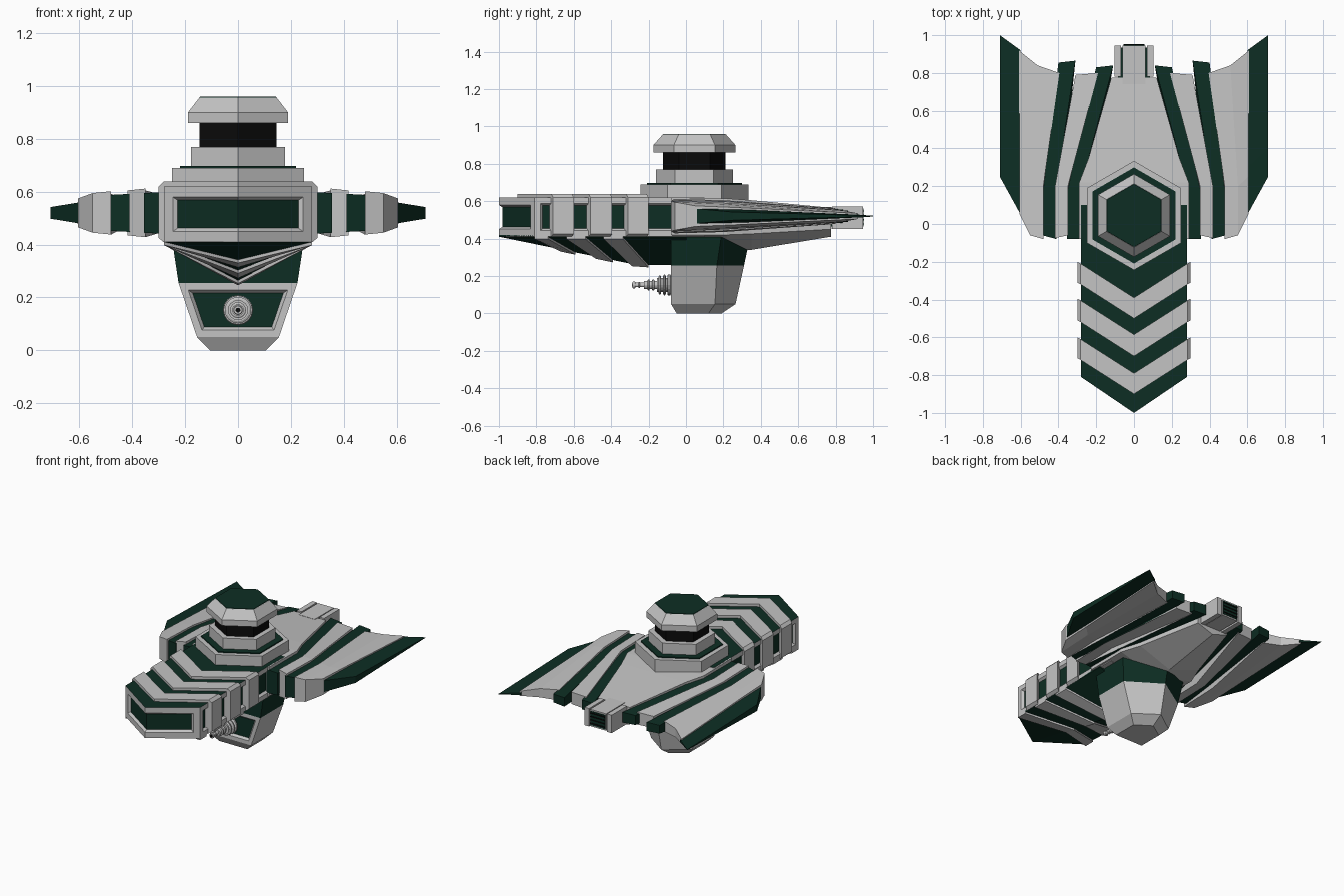
import bpy, bmesh, math
from mathutils import Vector

if "Cube" in bpy.data.objects:
    bpy.data.objects.remove(bpy.data.objects["Cube"])


def material(name, rgb):
    m = bpy.data.materials.new(name)
    m.diffuse_color = (*rgb, 1)
    m.use_nodes = True
    m.node_tree.nodes["Principled BSDF"].inputs["Base Color"].default_value = m.diffuse_color
    return m


GREY, GREEN, BLACK = 0, 1, 2
MATS = [material("light grey", (0.55, 0.55, 0.55)),
        material("dark green", (0.004, 0.027, 0.017)),
        material("black", (0.003, 0.003, 0.003))]


def finish(bm, name):
    bmesh.ops.recalc_face_normals(bm, faces=bm.faces)
    me = bpy.data.meshes.new(name)
    for m in MATS:
        me.materials.append(m)
    bm.to_mesh(me)
    bm.free()
    ob = bpy.data.objects.new(name, me)
    bpy.context.collection.objects.link(ob)
    return ob


def loft_bm(rings, mat=GREY):
    """Skin equal-length rings of points and cap both ends."""
    bm = bmesh.new()
    vs = [[bm.verts.new(p) for p in r] for r in rings]
    n = len(rings[0])
    for a, b in zip(vs, vs[1:]):
        for i in range(n):
            j = (i + 1) % n
            bm.faces.new((a[i], a[j], b[j], b[i]))
    bm.faces.new(vs[0])
    bm.faces.new(vs[-1])
    for f in bm.faces:
        f.material_index = mat
    bmesh.ops.recalc_face_normals(bm, faces=bm.faces)
    return bm


def loft(name, rings, mat=GREY):
    return finish(loft_bm(rings, mat), name)


def box(name, x0, x1, y0, y1, z0, z1, mat=GREY):
    ring = [(x0, y0), (x1, y0), (x1, y1), (x0, y1)]
    return loft(name, [[(x, y, z) for x, y in ring] for z in (z0, z1)], mat)


def inset(bm, faces, width, depth, mat):
    bmesh.ops.inset_region(bm, faces=faces, thickness=width, depth=0, use_even_offset=True)
    bmesh.ops.inset_region(bm, faces=faces, thickness=0.012, depth=-0.015, use_even_offset=True)
    for f in faces:
        f.material_index = mat


# ---- forward arm: pointed box, framed green panels on front and sides
def arm_ring(x, y0, y1, z0, z1):
    return [(x, y0, z0), (x, y1, z0), (x, y1, z1), (x, y0, z1)]


bm = loft_bm([arm_ring(x, y, 0.1, 0.41, 0.62)
              for x, y in ((-0.28, -0.81), (0, -1.0), (0.28, -0.81))])
for f in bm.faces:
    if f.normal.z > 0.9:
        f.material_index = GREEN
front = [f for f in bm.faces if f.normal.y < -0.5]
sides = [f for f in bm.faces if abs(f.normal.x) > 0.9]
inset(bm, front, 0.04, 0.015, GREEN)
for f in sides:
    inset(bm, [f], 0.032, 0.015, GREEN)
finish(bm, "forward_arm")

# raised chevron bands round the arm
for i, (y0, y1) in enumerate(((-0.71, -0.60), (-0.51, -0.395), (-0.31, -0.20))):
    loft(f"arm_band_{i}", [arm_ring(x, y0 - d, y1 - d, za, zb) for x, d, za, zb in (
        (-0.30, 0, 0.425, 0.62), (-0.282, 0.01, 0.41, 0.638), (0, 0.19, 0.41, 0.638),
        (0.282, 0.01, 0.41, 0.638), (0.30, 0, 0.425, 0.62))])

# striped keel under the arm, deepening toward the back
cuts = [(-0.81, -1.0), (-0.81, -0.67), (-0.74, -0.59), (-0.64, -0.48), (-0.54, -0.39),
        (-0.44, -0.29), (-0.34, -0.20), (0.0, 0.0)]


def keel_z(y):
    return max(0.258, 0.41 - 0.205 * (y + 1))


for i, ((s0, k0), (s1, k1)) in enumerate(zip(cuts, cuts[1:])):
    grey = i % 2 == 1
    d = 0.012 if grey else 0.0
    s1 += 0.002
    side = [(s0, 0.42), (s1, 0.42), (s1, 0.41 - d), (s0, 0.41 - d)]
    keel = [(k0, 0.42), (k1, 0.42), (k1, keel_z(k1) - d), (k0, keel_z(k0) - d)]
    loft(f"keel_stripe_{i}", [[(x, y, z) for y, z in r] for x, r in
                              ((-0.28, side), (0, keel), (0.28, side))],
         GREY if grey else GREEN)

# ---- central hull, tapering to the rear
loft("hull", [[(-x, y, zt), (x, y, zt), (x, y, zs), (0, y, zk), (-x, y, zs)]
              for x, y, zt, zs, zk in ((0.29, -0.08, 0.62, 0.42, 0.37),
                                       (0.29, 0.22, 0.615, 0.42, 0.34),
                                       (0.24, 0.35, 0.605, 0.425, 0.34),
                                       (0.12, 0.775, 0.565, 0.45, 0.41))])

# ---- wings: strips between two edges; edge = front, middle, rear as (x, y, half height)
STRIPS = [
    ("green", GREEN, [(0.27, -0.08, 0.08), (0.28, 0.2, 0.08), (0.11, 0.84, 0.035)],
     [(0.355, -0.08, 0.075), (0.355, 0.2, 0.072), (0.20, 0.83, 0.032)]),
    ("grey", GREY, [(0.35, -0.06, 0.092), (0.35, 0.2, 0.085), (0.19, 0.80, 0.042)],
     [(0.418, -0.075, 0.085), (0.418, 0.2, 0.078), (0.31, 0.79, 0.04)]),
    ("green", GREEN, [(0.41, -0.08, 0.072), (0.41, 0.2, 0.066), (0.31, 0.865, 0.03)],
     [(0.485, -0.06, 0.068), (0.48, 0.2, 0.06), (0.40, 0.855, 0.028)]),
    ("grey", GREY, [(0.48, -0.08, 0.082), (0.48, 0.2, 0.072), (0.395, 0.80, 0.036)],
     [(0.55, -0.06, 0.075), (0.55, 0.2, 0.064), (0.51, 0.84, 0.03)]),
    ("grey", GREY, [(0.55, -0.06, 0.075), (0.55, 0.2, 0.064), (0.51, 0.84, 0.03)],
     [(0.605, 0.05, 0.055), (0.605, 0.25, 0.047), (0.61, 0.92, 0.015)]),
    ("tip", GREEN, [(0.60, 0.05, 0.04), (0.60, 0.3, 0.035), (0.60, 0.92, 0.008)],
     [(0.71, 0.25, 0.022), (0.71, 0.4, 0.018), (0.71, 1.0, 0.002)])]

for label, s in (("right", 1), ("left", -1)):
    for i, (kind, mat, inner, outer) in enumerate(STRIPS):
        rings = [[(s * x, y, 0.52 + h) for x, y, h in e] +
                 [(s * x, y, 0.52 - h) for x, y, h in reversed(e)] for e in (inner, outer)]
        loft(f"{label}_wing_{kind}_{i}", rings, mat)

# ---- rear engine block with slatted outlet
box("engine_core", -0.06, 0.06, 0.74, 0.945, 0.455, 0.57)
box("engine_outlet", -0.085, 0.085, 0.76, 0.935, 0.465, 0.56, GREEN)
box("engine_outlet_plate", -0.055, 0.055, 0.945, 0.949, 0.465, 0.56, GREEN)
for i in range(4):
    z = 0.475 + i * 0.023
    box(f"engine_slat_{i}", -0.055, 0.055, 0.945, 0.953, z, z + 0.007, BLACK)
for s in (1, -1):
    x = sorted((s * 0.068, s * 0.102))
    box("engine_side", x[0], x[1], 0.78, 0.945, 0.45, 0.572)


# ---- hexagonal turret stack
def hexagon(apothem, z):
    r = apothem / math.cos(math.pi / 6)
    return [(r * math.sin(k * math.pi / 3), 0.045 + r * math.cos(k * math.pi / 3), z)
            for k in range(6)]


for name, mat, levels in (
        ("turret_base", GREY, [(0.25, 0.58), (0.25, 0.69)]),
        ("turret_green_ring", GREEN, [(0.22, 0.685), (0.22, 0.697)]),
        ("turret_collar", GREY, [(0.178, 0.69), (0.178, 0.77)]),
        ("turret_window", BLACK, [(0.145, 0.76), (0.145, 0.87)]),
        ("turret_cap", GREY, [(0.19, 0.86), (0.19, 0.90), (0.146, 0.957)]),
        ("turret_roof", GREEN, [(0.146, 0.955), (0.144, 0.96)])):
    loft(name, [hexagon(a, z) for a, z in levels], mat)


# ---- lower pod: flat front, pointed back
def pod_ring(w, y0, y1, y2, z):
    return [(-w, y0, z), (w, y0, z), (w, y1, z), (0, y2, z), (-w, y1, z)]


loft("pod_mount", [pod_ring(0.25, -0.08, 0.19, 0.345, 0.42),
                   pod_ring(0.225, -0.08, 0.165, 0.31, 0.255)], GREEN)
bm = loft_bm([pod_ring(0.225, -0.08, 0.165, 0.31, 0.255),
              pod_ring(0.155, -0.08, 0.155, 0.265, 0.05),
              pod_ring(0.105, -0.05, 0.12, 0.19, 0.0)])
panel = [f for f in bm.faces if f.normal.y < -0.99]
inset(bm, panel, 0.026, 0.015, GREEN)
finish(bm, "pod")

# ---- gun: stepped barrel along -y
SIDES = 16


def turned(name, profile, mat=GREY):
    loft(name, [[(r * math.cos(2 * math.pi * k / SIDES), y,
                  0.152 + r * math.sin(2 * math.pi * k / SIDES)) for k in range(SIDES)]
                for r, y in profile], mat)


turned("gun_core", [(0.038, -0.05), (0.038, -0.155), (0.022, -0.155), (0.022, -0.225),
                    (0.012, -0.225), (0.012, -0.285)])
for i, (r, y, t) in enumerate(((0.057, -0.09, 0.02), (0.055, -0.115, 0.015), (0.05, -0.14, 0.015),
                               (0.03, -0.175, 0.012), (0.03, -0.20, 0.012), (0.017, -0.25, 0.008),
                               (0.018, -0.278, 0.016))):
    turned(f"gun_ring_{i}", [(r * 0.85, y + t / 2), (r, y + t / 4), (r, y - t / 4),
                             (r * 0.85, y - t / 2)])
turned("gun_muzzle", [(0.009, -0.28), (0.009, -0.29)], BLACK)
